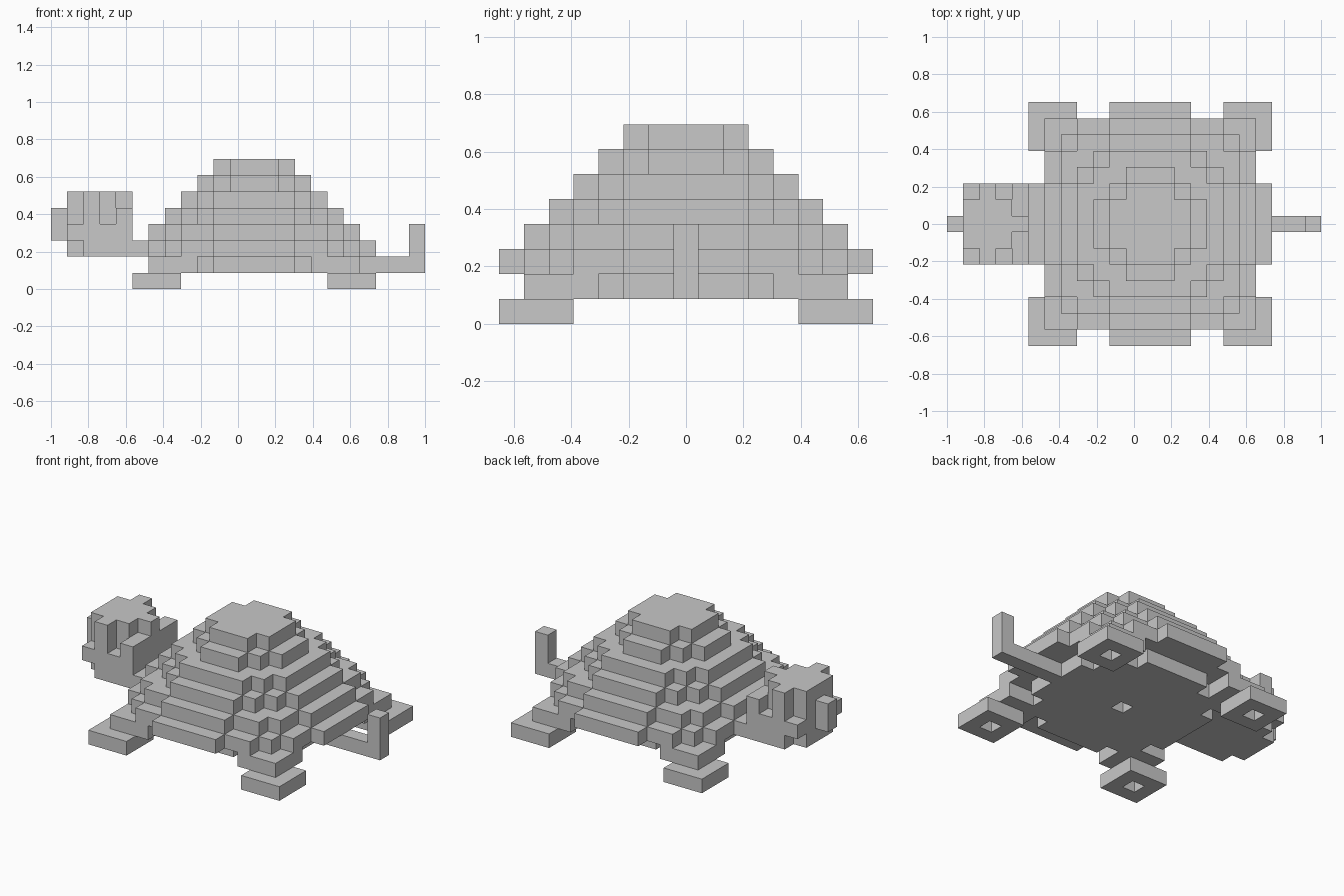
import bpy, bmesh, math
from mathutils import Vector

cube = bpy.data.objects.get("Cube")
if cube:
    bpy.data.objects.remove(cube, do_unlink=True)

U = 2 / 23                            # block size
ORIGIN = Vector((-1, -7.5 * U, 0))
CX, CY = 12, 7                        # shell centre cell

grey = bpy.data.materials.new("stone grey")
grey.use_nodes = True
grey.diffuse_color = (0.58, 0.58, 0.58, 1)
grey.node_tree.nodes["Principled BSDF"].inputs["Base Color"].default_value = grey.diffuse_color


def box(x0, x1, y0, y1, z0, z1):
    """Block cells filling a box."""
    return {(x, y, z) for x in range(x0, x1) for y in range(y0, y1) for z in range(z0, z1)}


def disc(size, z):
    """One layer of cells inside a circle of the given diameter."""
    h = size // 2
    return {(CX + i, CY + j, z) for i in range(-h, h + 1) for j in range(-h, h + 1)
            if i * i + j * j <= size * size / 4}


def mirror_y(cells):
    return cells | {(x, 2 * CY - y, z) for x, y, z in cells}


def mirror_x(cells):
    return cells | {(2 * CX - x, y, z) for x, y, z in cells}


def build(name, cells):
    """Skin the cells with their outer faces only, merged into flat panels."""
    bm = bmesh.new()
    for c in cells:
        centre = Vector(c) + Vector((0.5, 0.5, 0.5))
        for axis in range(3):
            for sign in (-1, 1):
                n = [0, 0, 0]
                n[axis] = sign
                if tuple(a + b for a, b in zip(c, n)) in cells:
                    continue
                n = Vector(n)
                u = Vector((n.y, n.z, n.x))
                v = n.cross(u)
                corners = [n - u - v, n + u - v, n + u + v, n - u + v]
                bm.faces.new([bm.verts.new(ORIGIN + (centre + k / 2) * U) for k in corners])
    bmesh.ops.remove_doubles(bm, verts=bm.verts, dist=U / 100)
    bmesh.ops.dissolve_limit(bm, angle_limit=math.radians(1), verts=bm.verts, edges=bm.edges)
    mesh = bpy.data.meshes.new(name)
    bm.to_mesh(mesh)
    bm.free()
    mesh.materials.append(grey)
    obj = bpy.data.objects.new(name, mesh)
    bpy.context.collection.objects.link(obj)


# Stepped shell: round layers shrinking towards the top
shell = set()
for step in range(6):
    shell |= disc(15 - 2 * step, 2 + step)
build("shell", shell)

# Belly with a small pit, joined to the four leg blocks
legs = mirror_x(mirror_y(box(6, 9, 1, 4, 1, 2)))
build("belly_and_legs", (disc(11, 1) | legs) - {(CX, CY, 1)})

# Flat feet with a pit under each
build("feet", mirror_x(mirror_y(box(5, 8, 0, 3, 0, 1) - {(6, 1, 0)})))

# Tail with upright tip
build("tail", box(18, 23, 7, 8, 1, 2) | box(22, 23, 7, 8, 2, 4))

# Head with notched cheeks, side hollows, rounded crown and a nose
head = box(1, 5, 5, 10, 2, 6)
head -= mirror_y({(1, 5, 2), (1, 5, 4), (1, 5, 5)})
head -= mirror_y({(3, 5, 4), (3, 5, 5), (4, 5, 5), (4, 6, 5)})
build("head", head)
build("nose", box(0, 1, 7, 8, 3, 5))
